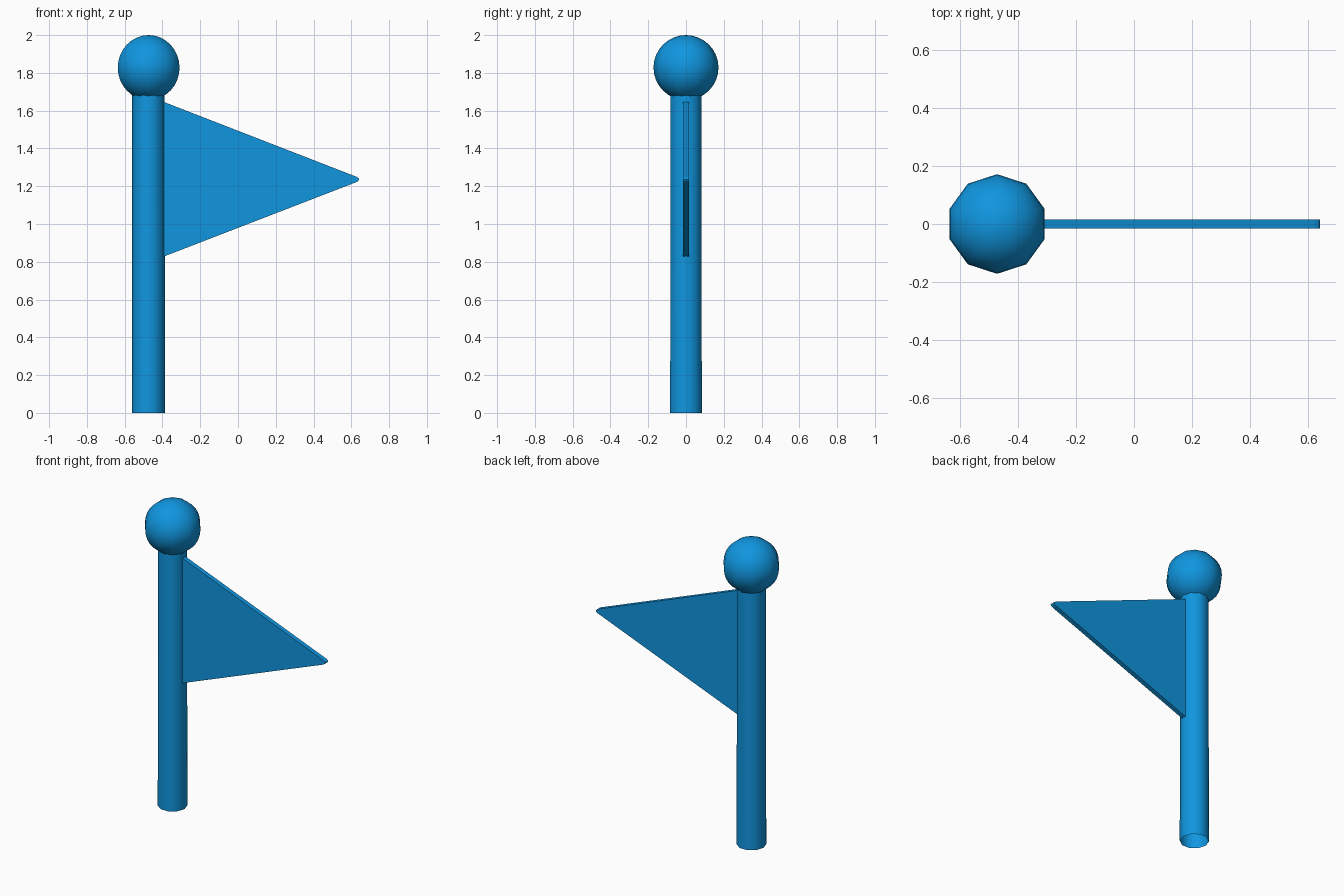
import bpy, bmesh, math
from mathutils import Matrix

if "Cube" in bpy.data.objects:
    bpy.data.objects.remove(bpy.data.objects["Cube"])

POLE_X = -0.474
blue = bpy.data.materials.new("flag blue")
blue.diffuse_color = (0.005, 0.305, 0.74, 1)
blue.use_nodes = True
blue.node_tree.nodes["Principled BSDF"].inputs["Base Color"].default_value = blue.diffuse_color


def add_part(name, bm, smooth=None):
    bmesh.ops.recalc_face_normals(bm, faces=bm.faces[:])
    mesh = bpy.data.meshes.new(name)
    bm.to_mesh(mesh)
    bm.free()
    obj = bpy.data.objects.new(name, mesh)
    bpy.context.collection.objects.link(obj)
    mesh.materials.append(blue)
    if smooth:
        bpy.ops.object.select_all(action='DESELECT')
        obj.select_set(True)
        bpy.context.view_layer.objects.active = obj
        bpy.ops.object.shade_smooth_by_angle(angle=math.radians(smooth))
    return obj


# Pole: ten-sided, slightly tapered tube with open ends
bm = bmesh.new()
bmesh.ops.create_cone(bm, cap_ends=False, segments=10, radius1=0.088, radius2=0.086,
                      depth=1.69, matrix=Matrix.Translation((POLE_X, 0, 0.845))
                      @ Matrix.Rotation(math.pi / 2, 4, 'Z'))
add_part("pole", bm, 60)

# Ball on top: ten segments around
bm = bmesh.new()
bmesh.ops.create_uvsphere(bm, u_segments=10, v_segments=16, radius=0.172,
                          matrix=Matrix.Translation((POLE_X + 0.001, 0, 1.828)))
add_part("ball_finial", bm, 60)

# Pennant: thin triangular plate with a blunt, rounded tip
outline = [(-0.40, 0.825), (0.625, 1.221), (0.637, 1.228), (0.642, 1.236),
           (0.637, 1.244), (0.625, 1.251), (-0.40, 1.649)]
bm = bmesh.new()
face = bm.faces.new([bm.verts.new((x, -0.015, z)) for x, z in outline])
ext = bmesh.ops.extrude_face_region(bm, geom=[face])
moved = [v for v in ext["geom"] if isinstance(v, bmesh.types.BMVert)]
bmesh.ops.translate(bm, verts=moved, vec=(0, 0.031, 0))
if not face.is_valid or len(bm.faces) < len(outline) + 2:
    bmesh.ops.holes_fill(bm, edges=bm.edges[:], sides=0)
add_part("pennant", bm)
